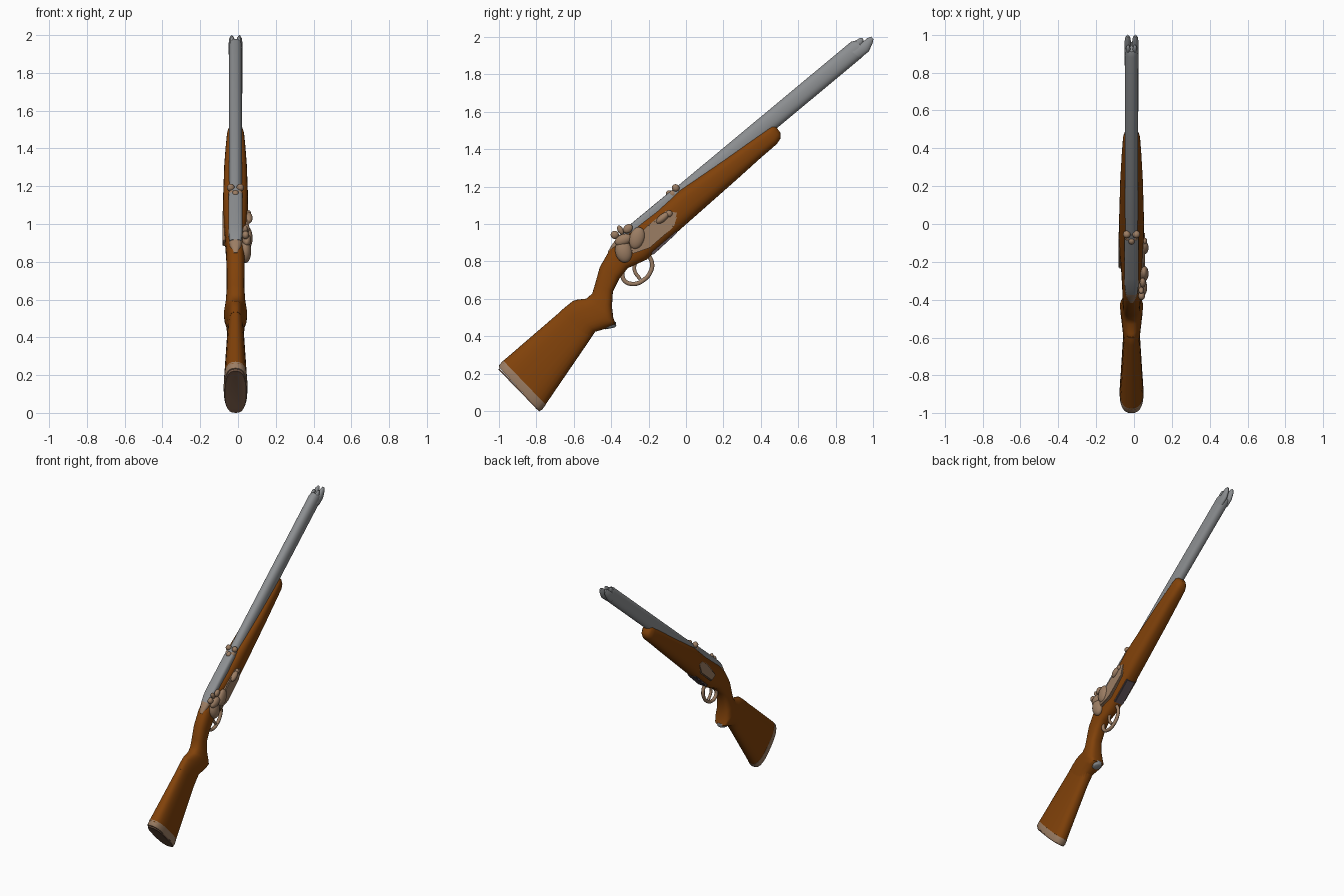
import bpy, bmesh, math
from mathutils import Vector

CX = -0.013                      # centre plane of the gun
DIR = Vector((0, 0.77, 0.64)).normalized()
ANG = math.atan2(DIR.z, DIR.y)   # barrel pitch


def mat(name, col):
    m = bpy.data.materials.new(name)
    m.diffuse_color = (*col, 1)
    return m


WOOD = mat("walnut wood", (0.22, 0.054, 0.003))
STEEL = mat("grey steel", (0.26, 0.27, 0.28))
TAN = mat("tan brass", (0.33, 0.205, 0.125))
BROWN = mat("brown butt pad", (0.19, 0.105, 0.065))
DARK = mat("dark plate", (0.10, 0.075, 0.085))


def finish(ob, m, angle=40):
    ob.data.materials.clear()
    ob.data.materials.append(m)
    bpy.ops.object.select_all(action='DESELECT')
    ob.select_set(True)
    bpy.context.view_layer.objects.active = ob
    bpy.ops.object.shade_smooth_by_angle(angle=math.radians(angle))
    return ob


def from_bm(name, bm, m, angle=40):
    bmesh.ops.recalc_face_normals(bm, faces=bm.faces)
    me = bpy.data.meshes.new(name)
    bm.to_mesh(me)
    bm.free()
    ob = bpy.data.objects.new(name, me)
    bpy.context.collection.objects.link(ob)
    return finish(ob, m, angle)


def loft(name, stations, m, n=28, p=0.75, cx=CX, angle=50):
    """stations: top y, top z, bottom y, bottom z, half width at top, at bottom"""
    bm = bmesh.new()
    rings = []
    for yt, zt, yb, zb, wt, wb in stations:
        ring = []
        for i in range(n):
            a = 2 * math.pi * i / n
            c, s = math.cos(a), math.sin(a)
            h = math.copysign(abs(c) ** p, c)
            v = math.copysign(abs(s) ** p, s)
            f = (v + 1) / 2
            ring.append(bm.verts.new((cx + h * (wb + (wt - wb) * f),
                                      yb + (yt - yb) * f, zb + (zt - zb) * f)))
        rings.append(ring)
    for a, b in zip(rings, rings[1:]):
        for i in range(n):
            j = (i + 1) % n
            bm.faces.new((a[i], a[j], b[j], b[i]))
    bm.faces.new(rings[0])
    bm.faces.new(rings[-1])
    return from_bm(name, bm, m, angle)


def plate(name, pts, x0, x1, m, bevel=0.006):
    bm = bmesh.new()
    f = bm.faces.new([bm.verts.new((x0, y, z)) for y, z in pts])
    r = bmesh.ops.extrude_face_region(bm, geom=[f])
    vs = [g for g in r["geom"] if isinstance(g, bmesh.types.BMVert)]
    bmesh.ops.translate(bm, verts=vs, vec=(x1 - x0, 0, 0))
    bmesh.ops.bevel(bm, geom=bm.edges[:], offset=bevel, segments=2, affect='EDGES')
    return from_bm(name, bm, m)


def ball(name, loc, r, m, pitch=ANG):
    bpy.ops.mesh.primitive_uv_sphere_add(segments=20, ring_count=12, location=loc,
                                         rotation=(pitch, 0, 0))
    ob = bpy.context.object
    ob.name = name
    ob.scale = r
    return finish(ob, m, 60)


def tube(name, pts, r, m):
    cu = bpy.data.curves.new(name, 'CURVE')
    cu.dimensions = '3D'
    cu.bevel_depth = r
    cu.bevel_resolution = 3
    cu.use_fill_caps = True
    sp = cu.splines.new('BEZIER')
    sp.bezier_points.add(len(pts) - 1)
    for b, co in zip(sp.bezier_points, pts):
        b.co = co
        b.handle_left_type = b.handle_right_type = 'AUTO'
    sp.resolution_u = 6
    ob = bpy.data.objects.new(name, cu)
    bpy.context.collection.objects.link(ob)
    bpy.ops.object.select_all(action='DESELECT')
    ob.select_set(True)
    bpy.context.view_layer.objects.active = ob
    bpy.ops.object.convert(target='MESH')
    return finish(bpy.context.object, m)


# Wooden fore-end, wrist and grip
loft("fore_end_and_grip", [
    (0.475, 1.525, 0.505, 1.485, .022, .022), (0.455, 1.527, 0.503, 1.455, .040, .034),
    (0.43, 1.508, 0.485, 1.427, .048, .042), (0.33, 1.437, 0.40, 1.354, .056, .048),
    (0.20, 1.343, 0.285, 1.25, .065, .053), (-0.035, 1.182, 0.068, 1.058, .070, .062),
    (-0.16, 1.07, -0.06, 0.945, .066, .064), (-0.32, 0.955, -0.21, 0.81, .052, .055),
    (-0.405, 0.865, -0.31, 0.765, .045, .052), (-0.46, 0.77, -0.355, 0.71, .044, .050),
    (-0.485, 0.68, -0.39, 0.64, .043, .050), (-0.50, 0.63, -0.395, 0.56, .045, .058),
    (-0.53, 0.602, -0.388, 0.50, .045, .072), (-0.58, 0.596, -0.375, 0.465, .040, .072),
    (-0.605, 0.588, -0.41, 0.447, .037, .070), (-0.64, 0.56, -0.485, 0.425, .037, .058),
    (-0.67, 0.535, -0.535, 0.35, .038, .046)], WOOD)
# Butt stock, end plate and pad
loft("butt_stock", [
    (-0.60, 0.592, -0.485, 0.425, .036, .056), (-0.67, 0.533, -0.535, 0.35, .038, .048),
    (-0.982, 0.264, -0.755, 0.028, .063, .060)], WOOD)
loft("butt_plate", [
    (-0.975, 0.271, -0.748, 0.035, .063, .061), (-0.996, 0.249, -0.769, 0.008, .064, .062),
    (-0.999, 0.237, -0.781, 0.003, .060, .060)], TAN)
loft("butt_pad", [
    (-0.998, 0.232, -0.779, 0.003, .058, .060), (-1.0, 0.222, -0.784, 0.0, .054, .057),
    (-0.986, 0.212, -0.80, 0.015, .042, .045)], BROWN)
# Cap under the grip
loft("grip_cap", [
    (-0.425, 0.462, -0.375, 0.478, .035, .03), (-0.432, 0.442, -0.372, 0.457, .033, .026),
    (-0.428, 0.438, -0.380, 0.448, .02, .018)], STEEL)

# Barrel, flat topped receiver and forked muzzle
loft("barrel", [
    (-0.285, 1.003, -0.22, 0.925, .034, .034), (0.88, 1.972, 0.945, 1.894, .035, .037),
    (0.91, 1.98, 0.96, 1.915, .032, .034), (0.92, 1.97, 0.962, 1.925, .024, .024)],
    STEEL, p=0.85)
loft("receiver", [
    (-0.06, 1.192, 0.0, 1.12, .034, .036), (-0.10, 1.161, -0.04, 1.09, .038, .038),
    (-0.29, 1.004, -0.24, 0.93, .038, .038), (-0.345, 0.955, -0.30, 0.90, .036, .036),
    (-0.375, 0.918, -0.34, 0.88, .030, .030)], STEEL, p=0.5)
for s, side in ((-1, "left"), (1, "right")):
    loft(side + "_muzzle_prong", [
        (0.87, 1.93, 0.93, 1.885, .018, .018), (0.935, 1.965, 0.975, 1.92, .018, .018),
        (0.968, 1.992, 0.996, 1.965, .014, .014), (0.988, 2.0, 1.0, 1.985, .006, .006)],
        STEEL, n=16, p=1, cx=CX + s * 0.02)
    ball(side + "_muzzle_lug", (CX + s * 0.018, 0.922, 1.966), (.012, .032, .018), STEEL, 0.9)
    # Rear sight knobs
    ball(side + "_rear_sight", (CX + s * 0.025, -0.055, 1.192), (.020, .02, .021), TAN)
    ball(side + "_sight_foot", (CX + s * 0.020, -0.07, 1.160), (.018, .02, .02), TAN)
ball("sight_centre", (CX, -0.088, 1.16), (.018, .02, .02), TAN)

# Lock plates and floor plate
SIDE = [(-0.04, 1.065), (-0.065, 0.985), (-0.195, 0.872), (-0.29, 0.84), (-0.30, 0.90),
        (-0.20, 0.995), (-0.10, 1.075)]
plate("right_lock_plate", SIDE, CX, CX + 0.070, TAN)
plate("left_lock_plate", [(-0.035, 1.065), (-0.065, 0.985), (-0.19, 0.88), (-0.24, 0.91),
                          (-0.14, 1.03), (-0.08, 1.075)], CX - 0.0685, CX, TAN)
plate("floor_plate", [(-0.055, 0.98), (-0.045, 0.955), (-0.175, 0.835), (-0.20, 0.86)],
      CX - 0.035, CX + 0.035, DARK, 0.004)
loft("rear_tang", [
    (-0.33, 0.960, -0.30, 0.90, .032, .034), (-0.372, 0.920, -0.34, 0.87, .034, .034),
    (-0.395, 0.890, -0.36, 0.85, .028, .028), (-0.418, 0.850, -0.39, 0.83, .012, .012)], TAN)

# Lock parts on the right: name, x, y, z, rx, ry, rz, pitch
for name, x, y, z, rx, ry, rz, p in [
        ("lock_wheel", .040, -.333, .855, .030, .045, .062, 0.2),
        ("hammer_body", .053, -.262, .925, .024, .040, .060, -0.3),
        ("hammer_neck", .046, -.335, .915, .024, .048, .030, 0.4),
        ("hammer_jaw", .040, -.380, .942, .018, .022, .022, 0),
        ("hammer_spur", .038, -.350, .968, .014, .015, .026, 0.5),
        ("hammer_screw", .046, -.310, .975, .016, .028, .022, 0.7),
        ("powder_pan", .055, -.125, 1.032, .022, .042, .020, ANG),
        ("pan_screw", .054, -.090, 1.055, .016, .018, .018, 0)]:
    ball(name, (x, y, z), (rx, ry, rz), TAN, p)

# Trigger guard and trigger
tube("trigger_guard", [(CX, y, z) for y, z in [
    (-.34, .76), (-.33, .70), (-.28, .68), (-.225, .702), (-.187, .75), (-.182, .795),
    (-.205, .84)]], 0.012, TAN)
tube("trigger", [(CX, y, z) for y, z in [(-.265, .81), (-.275, .755), (-.245, .705)]],
     0.010, TAN)
